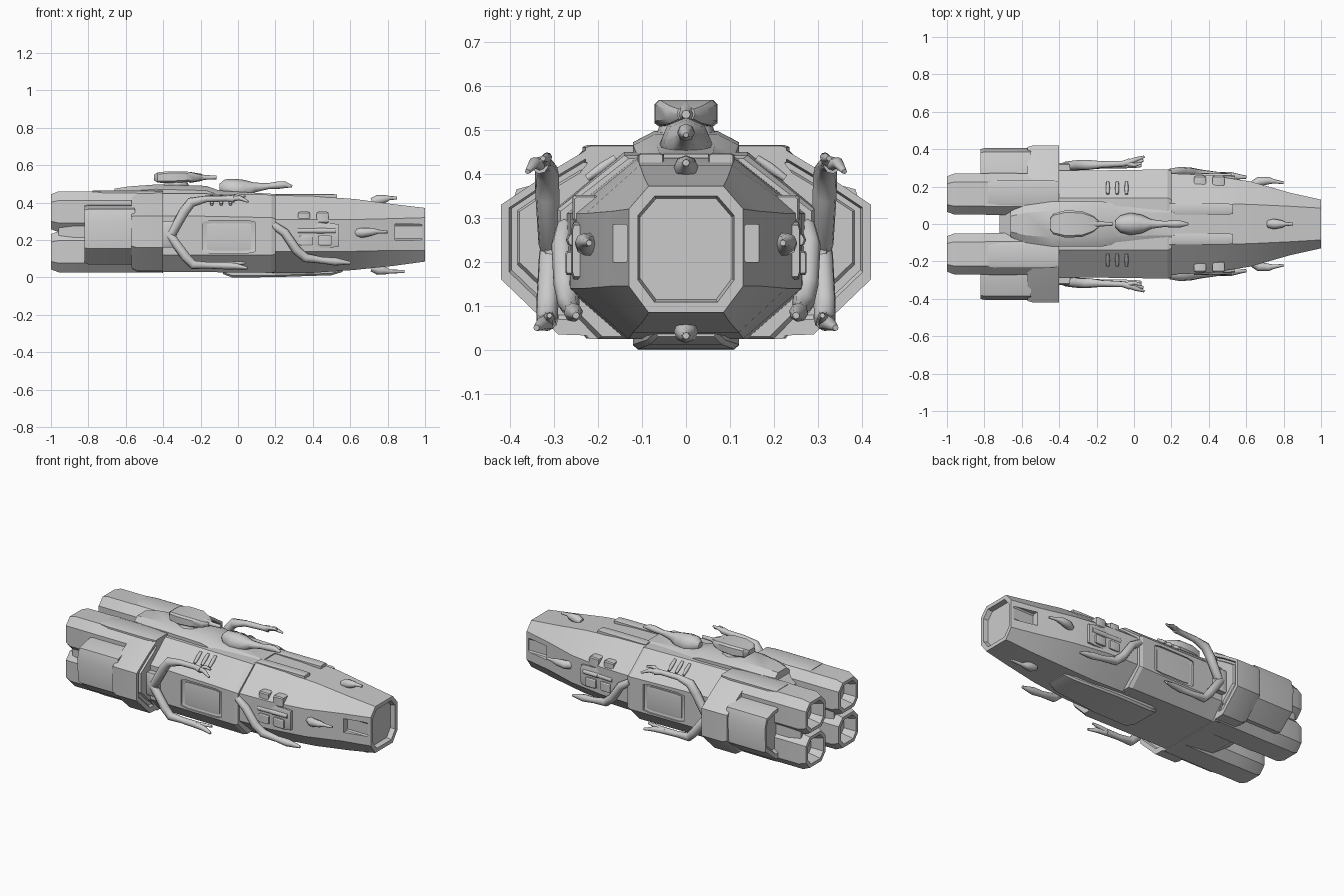
import bpy, bmesh, math
from mathutils import Vector

if "Cube" in bpy.data.objects:
    bpy.data.objects.remove(bpy.data.objects["Cube"])


def finish(ob, mirror=False, angle=28):
    bpy.ops.object.select_all(action='DESELECT')
    ob.select_set(True)
    bpy.context.view_layer.objects.active = ob
    bpy.ops.object.shade_smooth_by_angle(angle=math.radians(angle))
    if mirror:
        ob.modifiers.new("mirror", 'MIRROR').use_axis = (False, True, False)
    return ob


def loft(name, rings, mirror=False):
    """Skin a chain of equal-length rings and cap both ends."""
    bm = bmesh.new()
    vs = [[bm.verts.new(p) for p in r] for r in rings]
    n = len(rings[0])
    for a, b in zip(vs, vs[1:]):
        for i in range(n):
            j = (i + 1) % n
            bm.faces.new((a[i], a[j], b[j], b[i]))
    bm.faces.new(vs[0])
    bm.faces.new(vs[-1][::-1])
    bmesh.ops.recalc_face_normals(bm, faces=bm.faces)
    me = bpy.data.meshes.new(name)
    bm.to_mesh(me)
    bm.free()
    ob = bpy.data.objects.new(name, me)
    bpy.context.collection.objects.link(ob)
    return finish(ob, mirror)


def octa(x, hw, top, bot, z0, zl, zh, z1, cy=0):
    """Octagonal section: half widths at side, top and bottom, then four heights."""
    half = [(bot, z0), (hw, zl), (hw, zh), (top, z1)]
    pts = half + [(-y, z) for y, z in reversed(half)]
    return [(x, y + cy, z) for y, z in pts]


def shrink(ring, f, x):
    """Copy a ring at x, scaled about its centre."""
    c = sum((Vector(p) for p in ring), Vector()) / len(ring)
    return [(x, c.y + (p[1] - c.y) * f, c.z + (p[2] - c.z) * f) for p in ring]


def box(name, x0, x1, y0, y1, z0, z1, taper=0.85, mirror=False):
    """Block with chamfered corners and slightly tapered ends."""
    cz, hz, hy = (z0 + z1) / 2, (z1 - z0) / 2, (y1 - y0) / 2
    r = octa(x0, hy, hy * .8, hy * .8, z0, cz - hz * .8, cz + hz * .8, z1, (y0 + y1) / 2)
    d = (x1 - x0) * .15
    return loft(name, [shrink(r, taper, x0), shrink(r, 1, x0 + d),
                       shrink(r, 1, x1 - d), shrink(r, taper, x1)], mirror)


def limb(name, pts, mirror=True):
    """Tapered tube through (x, y, z, radius) points."""
    cu = bpy.data.curves.new(name, 'CURVE')
    cu.dimensions = '3D'
    cu.bevel_depth = 1
    cu.bevel_resolution = 2
    cu.use_fill_caps = True
    sp = cu.splines.new('POLY')
    sp.points.add(len(pts) - 1)
    for p, (x, y, z, r) in zip(sp.points, pts):
        p.co = (x, y, z, 1)
        p.radius = r
    ob = bpy.data.objects.new(name, cu)
    bpy.context.collection.objects.link(ob)
    bpy.ops.object.select_all(action='DESELECT')
    ob.select_set(True)
    bpy.context.view_layer.objects.active = ob
    bpy.ops.object.convert(target='MESH')
    return finish(bpy.context.object, mirror, 50)


def cut(target, cutter):
    m = target.modifiers.new("cut", 'BOOLEAN')
    m.operation = 'DIFFERENCE'
    m.object = cutter
    bpy.context.view_layer.objects.active = target
    bpy.ops.object.modifier_apply(modifier=m.name)
    bpy.data.objects.remove(cutter)
    finish(target, angle=15)


# Tapering octagonal bow with a recessed nose plate
nose = octa(1, .13, .085, .085, .085, .145, .32, .372)
bow = loft("bow_hull", [
    octa(.15, .272, .11, .14, .025, .14, .31, .44),
    octa(.4, .262, .11, .13, .025, .14, .31, .435),
    octa(.62, .228, .105, .12, .04, .14, .31, .42),
    octa(.83, .168, .095, .10, .062, .145, .315, .392),
    nose, shrink(nose, .84, 1), shrink(nose, .8, .97)])
for s in (1, -1):
    cut(bow, box("slot_cutter", .84, .985, s * .16 - .03, s * .16 + .03, .2, .285, 1))

# Mid hull with side panels
mid = loft("mid_hull", [
    octa(-.45, .285, .14, .2, .03, .12, .33, .45),
    octa(-.3, .285, .14, .2, .03, .12, .33, .45),
    octa(.18, .292, .14, .2, .025, .12, .32, .442),
    octa(.2, .285, .13, .19, .03, .125, .315, .435)])
for s in (1, -1):
    cut(mid, box("panel_cutter", -.19, .09, s * .295 - .02, s * .295 + .02, .13, .305, .9))
box("side_panel", -.165, .07, .26, .282, .145, .29, .93, True)

# Stern core between the engines
loft("stern_core", [
    octa(-.72, .2, .1, .12, .09, .14, .34, .39),
    octa(-.64, .26, .18, .19, .04, .12, .34, .445),
    octa(-.4, .29, .2, .22, .025, .12, .34, .455)])

# Four engine nacelles with thick-rimmed nozzles
for label, z0, z1 in (("upper", .243, .46), ("lower", .028, .247)):
    def eng(x, k=1.0):
        h, c = (z1 - z0) / 2, (z0 + z1) / 2
        return octa(x, .11 * k, .065 * k, .065 * k, c - h * k, c - h * .55 * k,
                    c + h * .55 * k, c + h * k, .16)
    loft(label + "_engine", [eng(-.93, .5), eng(-.985, .62), eng(-1, .68), eng(-1, .86),
                             eng(-.96, 1), eng(-.8, 1), eng(-.76, 1.02), eng(-.42, 1.0)], True)
box("engine_web", -.96, -.4, .065, .255, .2, .29, .9, True)

# Flank pods, a front collar and a smaller rear block
prof = [(.15, .03), (.29, .035), (.42, .16), (.42, .33), (.36, .37), (.3, .41), (.22, .458), (.15, .458)]
collar = [(-.4, y, z) for y, z in prof]
loft("flank_collar", [shrink(collar, .93, -.57), shrink(collar, 1, -.54), collar,
                      shrink(collar, .86, -.4), shrink(collar, .82, -.412),
                      shrink(collar, .72, -.412), shrink(collar, .68, -.4)], True)
prof = [(.2, .07), (.29, .07), (.395, .155), (.405, .3), (.385, .365), (.31, .385), (.25, .39), (.2, .39)]
block = [(-.82, y, z) for y, z in prof]
loft("flank_block", [shrink(block, .7, -.795), shrink(block, .8, -.82), shrink(block, .96, -.82),
                     shrink(block, 1, -.8), shrink(block, 1, -.55)], True)
box("shoulder_plate", -.78, -.4, .1, .235, .42, .466, .9, True)

# Dorsal spine and ventral keel
loft("dorsal_spine", [octa(x, w, w * .6, w, .4, .42, z - .025, z) for x, w, z in
                      ((-.66, .07, .475), (-.58, .1, .487), (-.44, .12, .497),
                       (-.17, .12, .49), (-.1, .11, .465), (.22, .1, .445))])
loft("ventral_keel", [octa(x, w, w, w * .9, z, z + .01, .06, .08) for x, w, z in
                      ((-.08, .1, .018), (-.03, .12, 0), (.2, .12, .002), (.5, .09, .012), (.56, .07, .03))])
box("bow_deck_plate", .2, .53, .05, .11, .42, .446, .9, True)

# Dorsal gun turrets
limb("rear_turret_neck", [(-.33, 0, .47, .075), (-.33, 0, .51, .06), (-.33, 0, .53, .045)], False)
loft("rear_turret_head", [octa(x, w, w * .85, w * .8, a, a + .01, b - .01, b) for x, w, a, b in
                          ((-.45, .03, .52, .55), (-.43, .055, .507, .562), (-.37, .072, .505, .568),
                           (-.28, .07, .51, .568), (-.22, .045, .515, .555), (-.19, .02, .525, .547))])
limb("rear_turret_gun", [(-.26, 0, .535, .03), (-.2, 0, .535, .02), (-.18, 0, .535, .013),
                         (-.115, 0, .535, .01)], False)
limb("front_turret_body", [(-.1, 0, .48, .02), (-.075, 0, .48, .045), (-.02, 0, .468, .06),
                           (.04, 0, .472, .05), (.09, 0, .482, .026), (.16, 0, .488, .016),
                           (.22, 0, .494, .02), (.25, 0, .496, .018), (.29, 0, .488, .006)], False)

# Manipulator arms with forked ends
limb("upper_arm", [(-.4, .295, .21, .022), (-.35, .31, .24, .026), (-.29, .315, .35, .028),
                   (-.25, .316, .402, .028), (-.17, .318, .42, .018), (-.06, .322, .422, .016),
                   (-.02, .332, .42, .02)])
limb("upper_claw_outer", [(-.04, .325, .42, .015), (.01, .345, .425, .013), (.055, .36, .405, .006)])
limb("upper_claw_inner", [(-.04, .325, .42, .015), (0, .315, .438, .011), (.04, .325, .435, .006)])
limb("lower_arm", [(-.4, .295, .25, .022), (-.36, .31, .22, .025), (-.28, .315, .11, .026),
                   (-.24, .315, .068, .025), (-.16, .315, .065, .018), (-.06, .315, .063, .02)])
limb("lower_claw_outer", [(-.08, .315, .063, .02), (-.01, .325, .06, .016), (.05, .34, .05, .007)])
limb("lower_claw_inner", [(-.08, .315, .063, .018), (0, .31, .075, .011), (.04, .31, .078, .006)])
limb("front_arm", [(.19, .275, .28, .02), (.25, .282, .24, .024), (.31, .276, .15, .025),
                   (.36, .266, .105, .025), (.45, .26, .092, .018), (.52, .256, .085, .022),
                   (.6, .25, .078, .008)])
box("arm_mount", -.42, -.33, .26, .325, .16, .3, .8, True)

# Side machinery on the bow
for i, x in enumerate((.32, .42)):
    box(f"upper_vent_{i}", x, x + .065, .2, .258, .29, .352, .85, True)
    box(f"lower_vent_{i}", x + .01, x + .08, .24, .274, .17, .225, .85, True)
    limb(f"vent_pipe_{i}", [(x, .258, .25, .015), (x + .1, .254, .25, .015)])
box("vent_base", .3, .54, .22, .26, .16, .29, .9, True)

# Dorsal louvers
for i in range(3):
    x = -.14 + i * .05
    limb(f"louver_{i}", [(x, .16, .436, .008), (x, .19, .415, .011), (x, .225, .39, .008)])

# Small bow guns on the sides, top and bottom
limb("side_gun", [(.63, .2, .24, .025), (.67, .228, .24, .026), (.72, .232, .245, .02),
                  (.75, .228, .245, .011), (.8, .22, .243, .007)])
for label, z, d in (("top", .405, 1), ("bottom", .052, -1)):
    limb(label + "_gun", [(.715, 0, z, .02), (.75, 0, z + d * .01, .028), (.79, 0, z + d * .016, .02),
                          (.81, 0, z + d * .02, .011), (.85 if d > 0 else .89, 0, z + d * .02, .008)], False)
